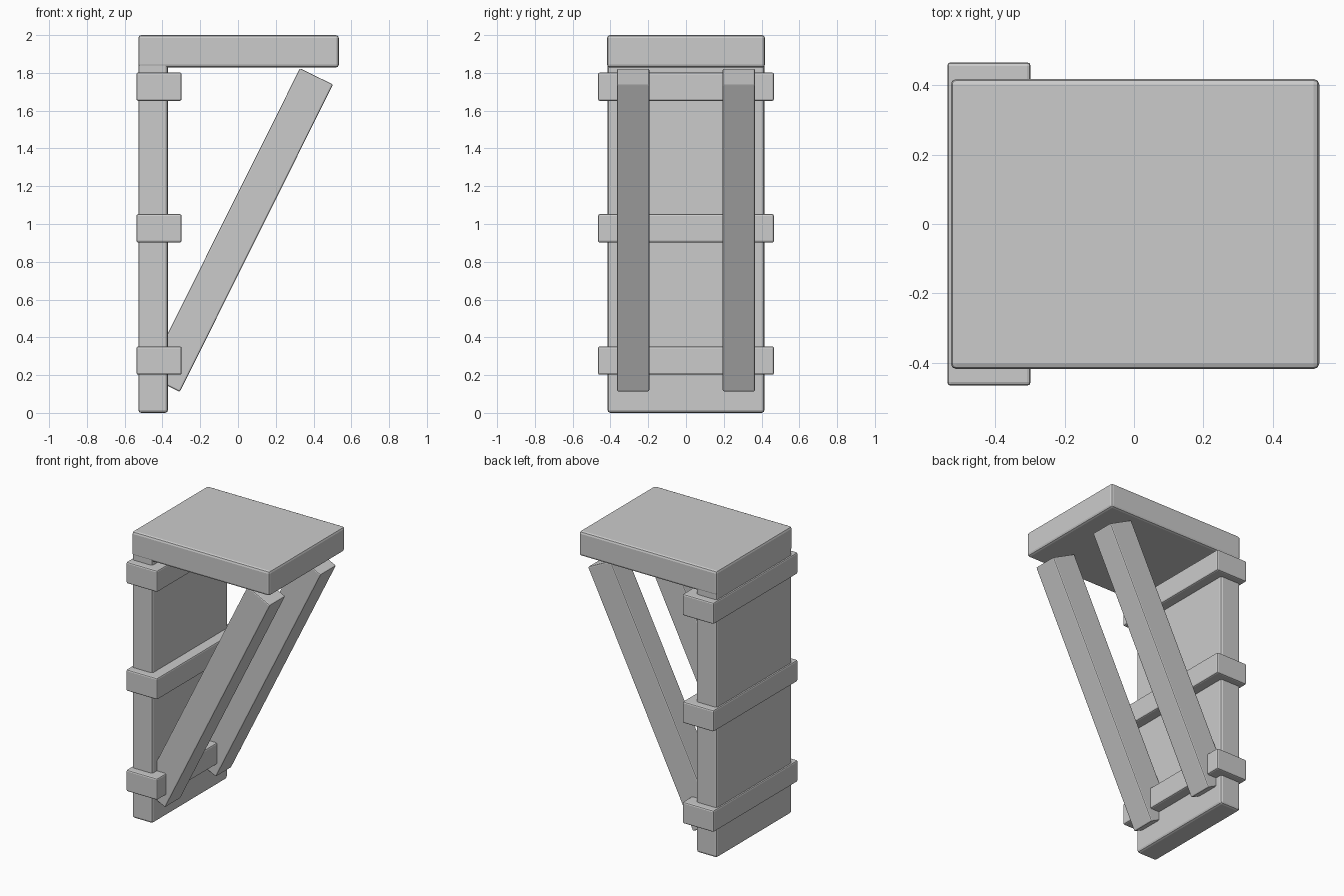
import bpy, math

if "Cube" in bpy.data.objects:
    bpy.data.objects.remove(bpy.data.objects["Cube"])


def block(name, center, size, bevel, tilt=0.0):
    """Box with softened edges, optionally tilted about the y axis."""
    bpy.ops.mesh.primitive_cube_add(size=1, location=center)
    ob = bpy.context.object
    ob.name = name
    ob.scale = size
    bpy.ops.object.transform_apply(location=False, rotation=False, scale=True)
    ob.rotation_euler.y = tilt
    mod = ob.modifiers.new("Bevel", 'BEVEL')
    mod.width = bevel
    mod.segments = 2
    return ob


# Overhanging top slab
block("top_slab", (0.003, 0, 1.914), (1.062, 0.836, 0.172), 0.016)

# Upright back board, running up into the slab
block("back_board", (-0.449, 0, 0.96), (0.158, 0.832, 1.92), 0.016)

# Three bands wrapped around the board
for i, z in enumerate((0.277, 0.977, 1.727)):
    block(f"band_{i + 1}", (-0.418, 0, z), (0.24, 0.932, 0.15), 0.01)

# Pair of diagonal braces
tilt = math.atan2(0.81, 1.625)
for side, y in (("front", -0.28), ("back", 0.28)):
    block(f"{side}_brace", (0.01, y, 0.968), (0.195, 0.172, 1.818), 0.008, tilt)
